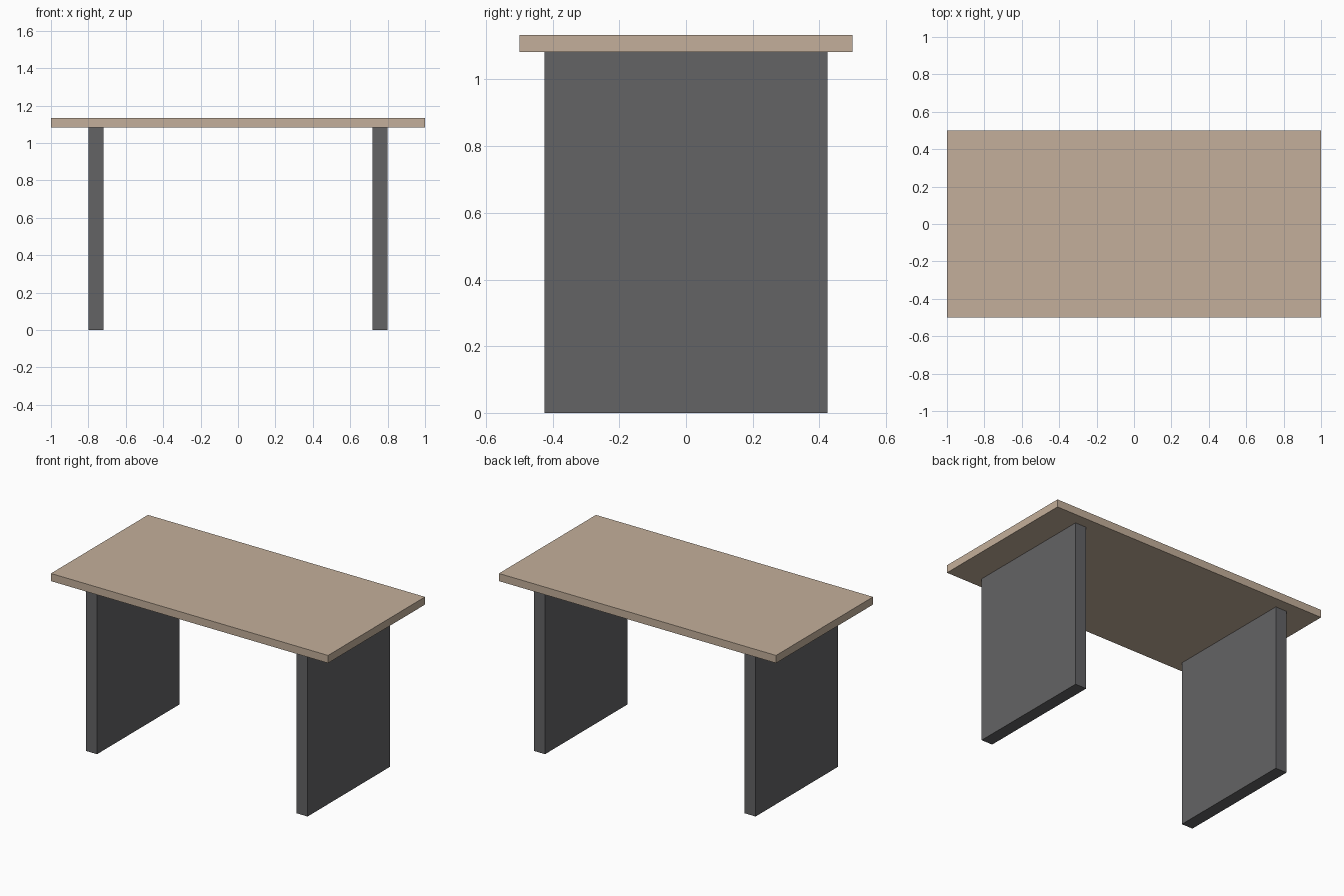
import bpy

if "Cube" in bpy.data.objects:
    bpy.data.objects.remove(bpy.data.objects["Cube"])


def material(name, color):
    mat = bpy.data.materials.new(name)
    mat.diffuse_color = color
    mat.use_nodes = True
    mat.node_tree.nodes["Principled BSDF"].inputs["Base Color"].default_value = mat.diffuse_color
    return mat


def box(name, size, center, mat):
    bpy.ops.mesh.primitive_cube_add(size=1, location=center)
    obj = bpy.context.object
    obj.name = name
    obj.scale = size
    bpy.ops.object.transform_apply(location=False, rotation=False, scale=True)
    obj.data.materials.append(mat)
    return obj


wood = material("light_wood", (0.55, 0.43, 0.325, 1))
dark = material("dark_grey", (0.125, 0.125, 0.13, 1))

LEG_HEIGHT = 1.083
TOP_THICKNESS = 0.05

# Table top
box("table_top", (2.0, 1.0, TOP_THICKNESS),
    (0, 0, LEG_HEIGHT + TOP_THICKNESS / 2), wood)

# Panel legs, one at each end
for side, name in ((-1, "left_panel_leg"), (1, "right_panel_leg")):
    box(name, (0.08, 0.85, LEG_HEIGHT), (side * 0.76, 0, LEG_HEIGHT / 2), dark)
